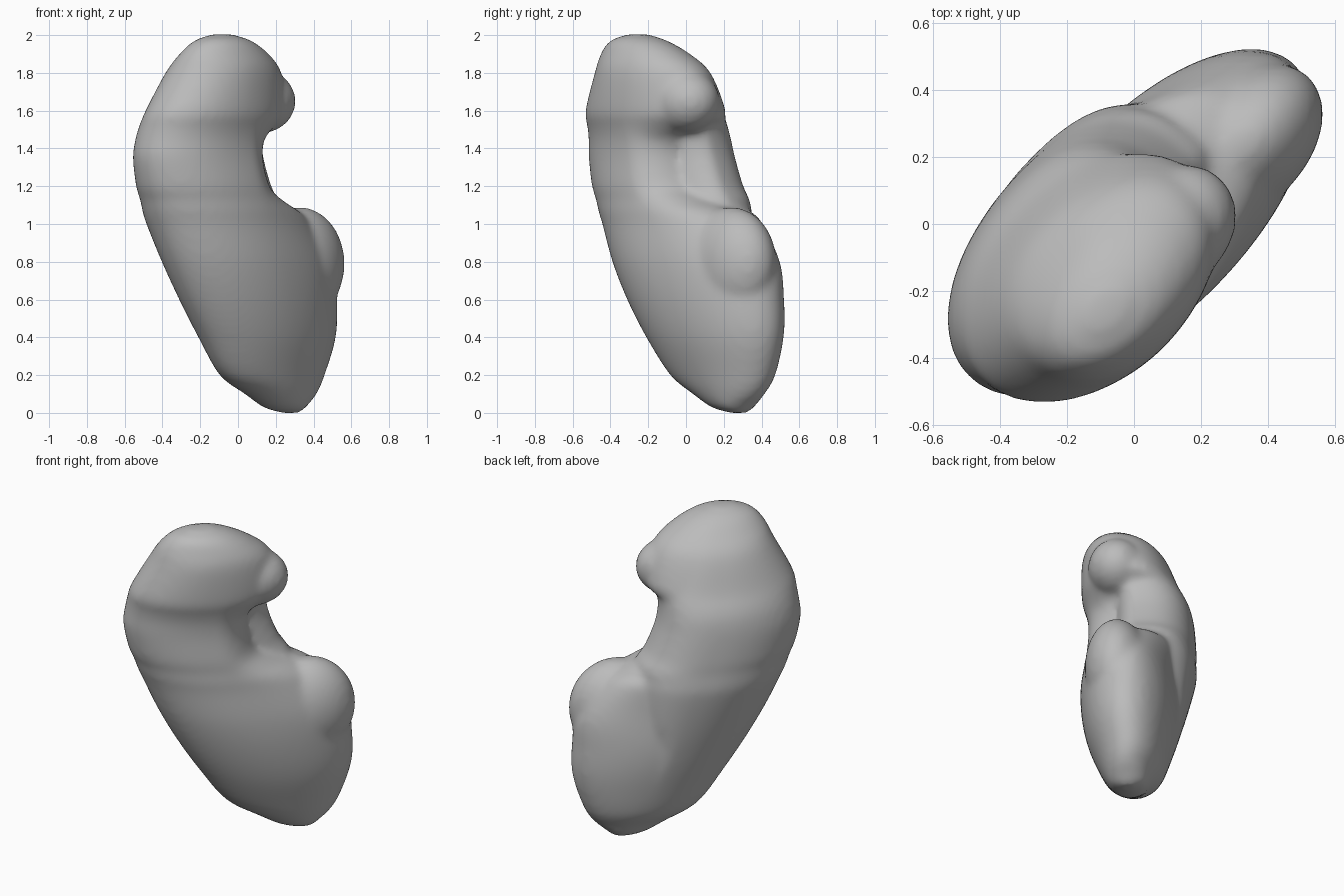
import bpy, bmesh, math
from mathutils import Vector

cube = bpy.data.objects.get("Cube")
if cube:
    bpy.data.objects.remove(cube, do_unlink=True)

R = math.sqrt(0.5)

# Slices: height, spine u, spine v, outer width, front inner width, rear inner width, thickness
SLICES = [
    (0, .40, 0, .06, .04, .03, .04), (.03, .37, 0, .15, .1, .09, .1),
    (.1, .32, 0, .23, .23, .16, .14), (.2, .27, -.01, .35, .34, .16, .19),
    (.4, .2, 0, .43, .47, .12, .25), (.6, .12, 0, .48, .55, .14, .29),
    (.8, .03, -.01, .5, .61, .29, .315), (1, -.06, -.03, .5, .55, .38, .325),
    (1.07, -.09, -.03, .5, .47, .4, .325), (1.13, -.11, -.03, .5, .34, .41, .32),
    (1.2, -.14, -.03, .5, .25, .39, .32), (1.35, -.17, -.03, .5, .23, .36, .31),
    (1.45, -.18, -.02, .48, .26, .35, .305), (1.52, -.19, 0, .46, .36, .36, .3),
    (1.6, -.2, .03, .435, .44, .37, .29), (1.8, -.2, .07, .33, .38, .3, .25),
    (1.9, -.2, .1, .28, .27, .22, .19), (1.97, -.23, .12, .18, .17, .15, .125),
    (2.005, -.24, .12, .06, .06, .05, .04)]


def place(u, v, z):
    """Broad direction u, thickness direction v, turned 45 degrees about z."""
    return Vector(((u + v) * R, (u - v) * R, z))


def refine(slices, steps=5):
    """Smooth curve through the slices, so that no bands show."""
    pts = [Vector(s) for s in slices]
    pts = [pts[0]] + pts + [pts[-1]]
    fine = []
    for p, q, r, s in zip(pts, pts[1:], pts[2:], pts[3:]):
        for i in range(steps):
            t = i / steps
            fine.append(q + (r - p) * (t / 2) + (p * 2 - q * 5 + r * 4 - s) * (t * t / 2)
                        + (q * 3 - p - r * 3 + s) * (t ** 3 / 2))
    return fine + [pts[-1]]


def outline(t, inner, outer, front, rear, square):
    """Point of an oval with its own size on each of its four sides."""
    c, s = math.cos(t), math.sin(t)
    if c > 0 and s < 0:
        c, s = c ** square, -((-s) ** square)
    return c * (inner if c > 0 else outer), s * (front if s > 0 else rear)


def loft(bm, rear_half, sides=64):
    """Closed tube for the front half or the rear half of the bean."""
    rings = []
    for z, uc, vc, outer, front_inner, rear_inner, b in refine(SLICES):
        if rear_half:
            size = (rear_inner, outer, b * 0.5, b, 0.8)
        else:
            groove = 0.22 * math.exp(-((z - 0.95) / 0.3) ** 2)
            size = (front_inner, outer, b, b * (1 - groove), 1)
        ring = []
        for i in range(sides):
            u, v = outline(math.tau * i / sides, *size)
            ring.append(bm.verts.new(place(uc + u, vc + v, z)))
        rings.append(ring)
    for low, high in zip(rings, rings[1:]):
        for i in range(sides):
            j = (i + 1) % sides
            bm.faces.new((low[i], low[j], high[j], high[i]))
    bm.faces.new(rings[0])
    bm.faces.new(rings[-1])


def ellipsoid(bm, centre, radii):
    ball = bmesh.ops.create_icosphere(bm, subdivisions=4, radius=1)
    for vert in ball["verts"]:
        vert.co = place(*(c + r * k for c, r, k in zip(centre, radii, vert.co)))


# Front half with the two lobes and the hollow; rear half with the lip behind it
bm = bmesh.new()
loft(bm, False)
loft(bm, True)

# Rounded tips of the lower and upper lobes
ellipsoid(bm, (.4, .06, .79), (.28, .19, .3))
ellipsoid(bm, (.08, .09, 1.65), (.2, .17, .17))

bmesh.ops.recalc_face_normals(bm, faces=bm.faces[:])
mesh = bpy.data.meshes.new("bean_body")
bm.to_mesh(mesh)
bm.free()
body = bpy.data.objects.new("bean_body", mesh)
bpy.context.collection.objects.link(body)

# Blend the pieces into one soft skin
blend = body.modifiers.new("Blend", 'REMESH')
blend.mode = 'VOXEL'
blend.voxel_size = 0.02
blend.use_smooth_shade = True
soft = body.modifiers.new("Soften", 'SMOOTH')
soft.factor = 0.5
soft.iterations = 10

# Single flat colour
grey = bpy.data.materials.new("mid_grey")
grey.use_nodes = True
colour = (0.5, 0.5, 0.5, 1)
grey.diffuse_color = colour
for node in grey.node_tree.nodes:
    if node.type == 'BSDF_PRINCIPLED':
        node.inputs["Base Color"].default_value = colour
mesh.materials.append(grey)
